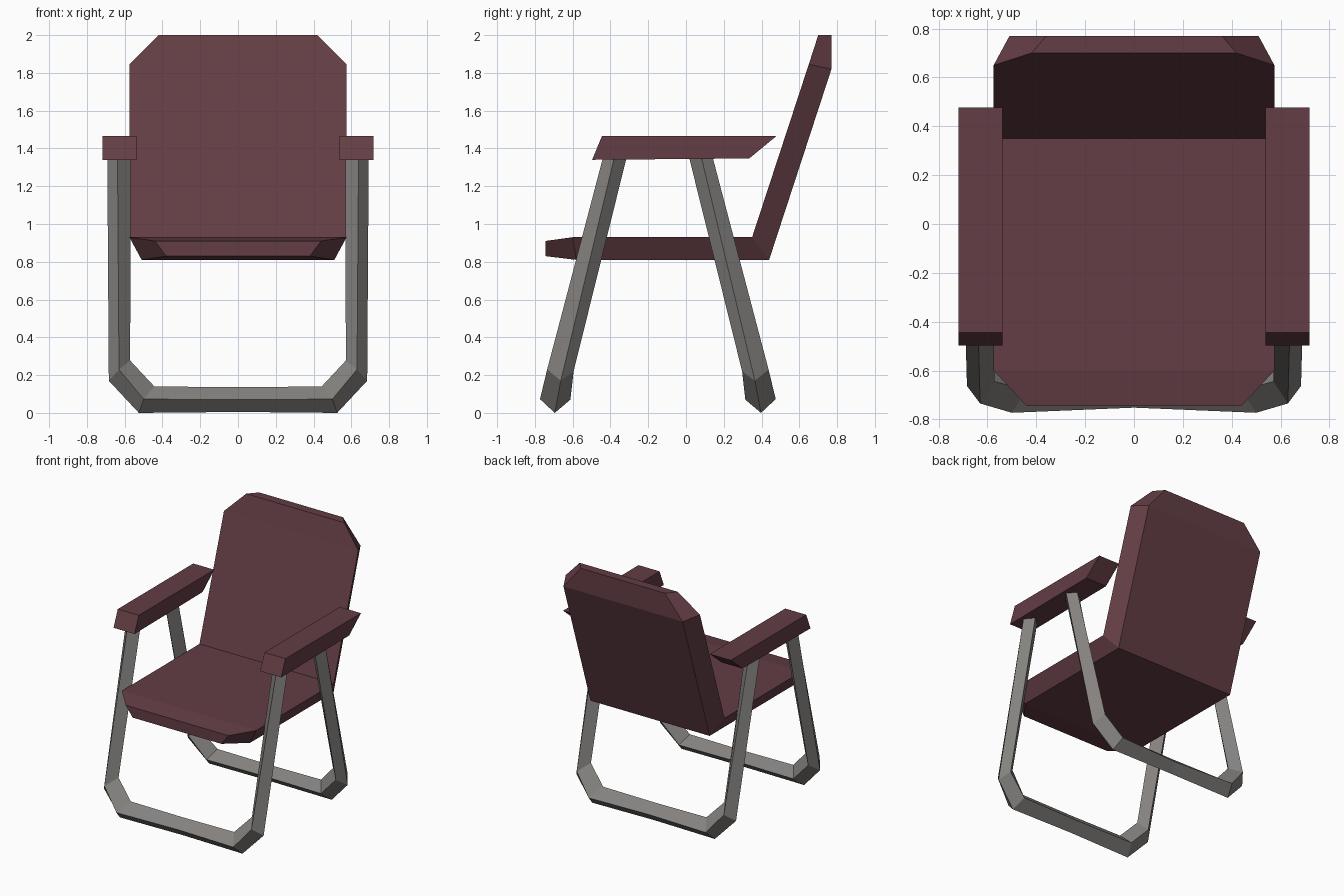
import bpy, bmesh

if "Cube" in bpy.data.objects:
    bpy.data.objects.remove(bpy.data.objects["Cube"])


def material(name, rgb):
    mat = bpy.data.materials.new(name)
    mat.diffuse_color = (*rgb, 1)
    mat.use_nodes = True
    mat.node_tree.nodes["Principled BSDF"].inputs["Base Color"].default_value = mat.diffuse_color
    return mat


def loft(name, rings, mat):
    """Skin a list of four-point rings and cap both ends."""
    bm = bmesh.new()
    loops = [[bm.verts.new(p) for p in ring] for ring in rings]
    for a, b in zip(loops, loops[1:]):
        for i in range(4):
            j = (i + 1) % 4
            bm.faces.new((a[i], a[j], b[j], b[i]))
    bm.faces.new(loops[0])
    bm.faces.new(loops[-1])
    bmesh.ops.recalc_face_normals(bm, faces=bm.faces[:])
    mesh = bpy.data.meshes.new(name)
    bm.to_mesh(mesh)
    bm.free()
    mesh.materials.append(mat)
    obj = bpy.data.objects.new(name, mesh)
    bpy.context.collection.objects.link(obj)
    return obj


fabric = material("maroon_fabric", (0.125, 0.047, 0.058))
metal = material("grey_metal", (0.235, 0.225, 0.215))

# Seat and backrest: one bent slab, narrower on its underside / rear
# each station: (half width, y, z) on the sitting side, then on the far side
stations = [
    ((0.44, -0.745, 0.91), (0.38, -0.745, 0.83)),
    ((0.575, -0.60, 0.93), (0.51, -0.58, 0.81)),
    ((0.575, 0.35, 0.93), (0.51, 0.44, 0.81)),
    ((0.575, 0.65, 1.845), (0.51, 0.77, 1.82)),
    ((0.42, 0.70, 2.0), (0.36, 0.77, 2.0)),
]
loft("seat_and_back", [
    [(-w, y, z), (w, y, z), (v, q, r), (-v, q, r)]
    for (w, y, z), (v, q, r) in stations], fabric)

# Armrests: slanted side profile extruded across x
arm_profile = [(-0.497, 1.34), (-0.445, 1.465), (0.478, 1.465), (0.335, 1.347)]
for side, label in ((-1, "left"), (1, "right")):
    loft(f"{label}_armrest",
         [[(side * x, y, z) for y, z in arm_profile] for x in (0.538, 0.718)],
         fabric)

# U-shaped leg frames: diamond tube (outer, front, inner, back) from armrest to floor
half = [
    [(0.692, -0.38, 1.35), (0.638, -0.44, 1.35), (0.568, -0.38, 1.35), (0.638, -0.315, 1.35)],
    [(0.684, -0.663, 0.17), (0.63, -0.735, 0.23), (0.571, -0.645, 0.277), (0.63, -0.595, 0.22)],
    [(0.525, -0.695, 0.0), (0.50, -0.773, 0.073), (0.443, -0.68, 0.14), (0.49, -0.612, 0.07)],
]
middle = [(0, -0.692, 0.005), (0, -0.752, 0.07), (0, -0.68, 0.136), (0, -0.62, 0.07)]
mirrored = [[(-x, y, z) for x, y, z in ring] for ring in reversed(half)]
front = half + [middle] + mirrored
loft("front_leg_frame", front, metal)
loft("back_leg_frame",
     [[(x, -y - 0.298, z) for x, y, z in ring] for ring in front], metal)
